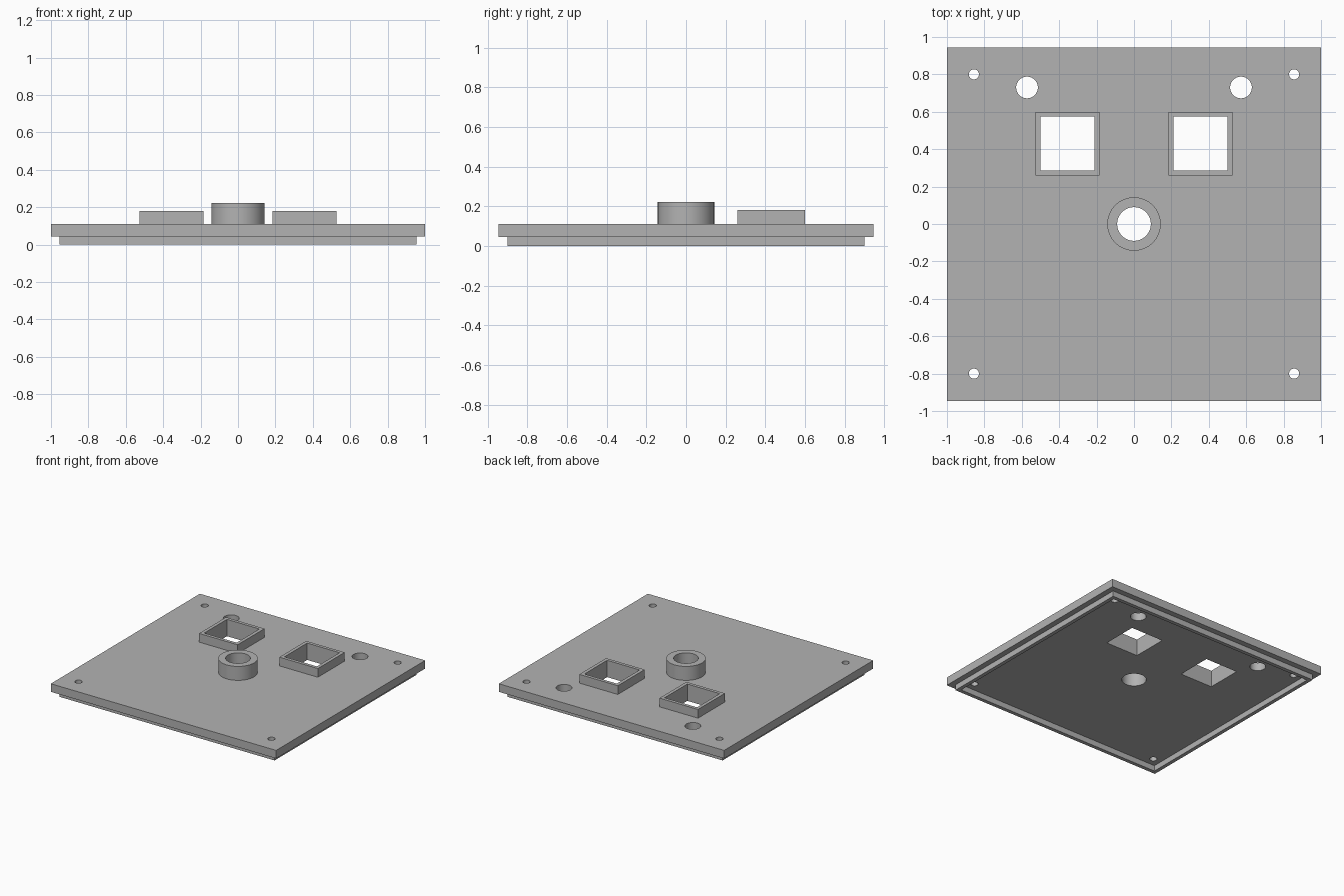
import bpy
import math

cube = bpy.data.objects.get("Cube")
if cube:
    bpy.data.objects.remove(cube, do_unlink=True)

grey = bpy.data.materials.new("plain grey")
grey.use_nodes = True
COLOUR = (0.45, 0.45, 0.45, 1)
grey.diffuse_color = COLOUR
grey.node_tree.nodes["Principled BSDF"].inputs["Base Color"].default_value = COLOUR


def rect(x, y, hx, hy):
    return [(x - hx, y - hy), (x + hx, y - hy), (x + hx, y + hy), (x - hx, y + hy)]


def circle(x, y, r, n=64):
    return [(x + r * math.cos(math.tau * i / n), y + r * math.sin(math.tau * i / n))
            for i in range(n)]


def slab(name, z0, z1, *outlines):
    """Extrude a flat outline; further outlines inside it become holes."""
    curve = bpy.data.curves.new(name, "CURVE")
    curve.dimensions = "2D"
    curve.fill_mode = "BOTH"
    curve.extrude = (z1 - z0) / 2
    for points in outlines:
        spline = curve.splines.new("POLY")
        spline.points.add(len(points) - 1)
        for point, (x, y) in zip(spline.points, points):
            point.co = (x, y, 0, 1)
        spline.use_cyclic_u = True
    obj = bpy.data.objects.new(name, curve)
    bpy.context.collection.objects.link(obj)
    obj.location.z = (z0 + z1) / 2
    bpy.ops.object.select_all(action="DESELECT")
    obj.select_set(True)
    bpy.context.view_layer.objects.active = obj
    bpy.ops.object.convert(target="MESH")
    obj = bpy.context.object
    # Weld the caps to the walls
    bpy.ops.object.mode_set(mode="EDIT")
    bpy.ops.mesh.select_all(action="SELECT")
    bpy.ops.mesh.remove_doubles(threshold=0.0001)
    bpy.ops.mesh.normals_make_consistent(inside=False)
    bpy.ops.object.mode_set(mode="OBJECT")
    obj.data.materials.clear()
    obj.data.materials.append(grey)
    bpy.ops.object.shade_smooth_by_angle(angle=math.radians(30))
    return obj


RIM_Z, PLATE_Z = 0.045, 0.11
WINDOW_X, WINDOW_Y, WINDOW_HALF = 0.356, 0.43, 0.144
BORE = 0.09

# Openings through the plate
holes = [circle(0, 0, BORE)]
for side in (-1, 1):
    holes.append(rect(side * WINDOW_X, WINDOW_Y, WINDOW_HALF, WINDOW_HALF))
    holes.append(circle(side * 0.572, 0.73, 0.058))
    for end in (-1, 1):
        holes.append(circle(side * 0.856, end * 0.8, 0.027, 32))

# Lid plate and the locating rim below it
slab("lid_plate", RIM_Z, PLATE_Z, rect(0, 0, 1, 0.945), *holes)
slab("under_rim", 0, RIM_Z, rect(0, 0, 0.955, 0.9), rect(0, 0, 0.925, 0.87))

# Raised collars around the openings
slab("round_collar", PLATE_Z, 0.222, circle(0, 0, 0.143), circle(0, 0, BORE))
for label, side in (("left", 1), ("right", -1)):
    x = side * WINDOW_X
    slab(label + "_square_collar", PLATE_Z, 0.18,
         rect(x, WINDOW_Y, 0.171, 0.17), rect(x, WINDOW_Y, WINDOW_HALF, WINDOW_HALF))
